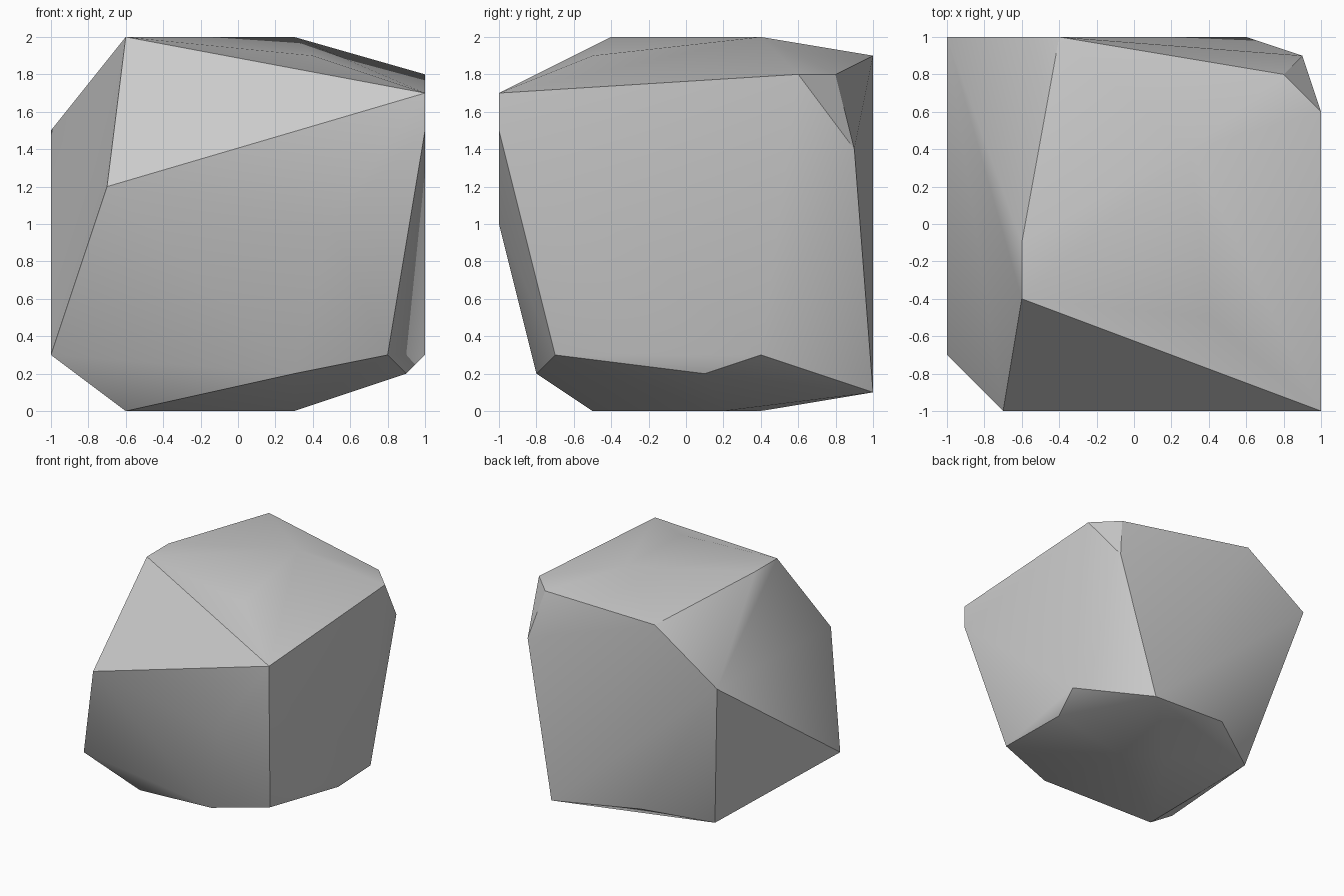
import bpy
import bmesh
import math
from mathutils import Vector

# Remove the default object if present
default_object = bpy.data.objects.get("Cube")
if default_object:
    bpy.data.objects.remove(default_object, do_unlink=True)


def make_material(name, colour):
    material = bpy.data.materials.new(name)
    material.use_nodes = True
    material.diffuse_color = colour
    shader = material.node_tree.nodes["Principled BSDF"]
    shader.inputs["Base Color"].default_value = colour
    return material


def convex_stone(name, corners, material, step):
    """Wrap the corner points in a hull and merge its flat triangles."""
    mesh = bpy.data.meshes.new(name)
    bm = bmesh.new()
    for corner in corners:
        bm.verts.new(Vector(corner) * step)
    hull = bmesh.ops.convex_hull(bm, input=bm.verts)
    loose = {g for key in ("geom_interior", "geom_unused") for g in hull[key]
             if isinstance(g, bmesh.types.BMVert)}
    bmesh.ops.delete(bm, geom=list(loose), context="VERTS")
    bmesh.ops.dissolve_limit(bm, angle_limit=math.radians(0.5),
                             verts=bm.verts, edges=bm.edges)
    bmesh.ops.recalc_face_normals(bm, faces=bm.faces)
    bm.to_mesh(mesh)
    bm.free()
    mesh.materials.append(material)
    stone = bpy.data.objects.new(name, mesh)
    bpy.context.collection.objects.link(stone)
    return stone


# Corners in tenths of a unit, grouped by height
crown = [(-6, -4, 20), (-6, -1, 20), (3, 4, 20), (4, -5, 19), (-4, 10, 19),
         (8, 8, 18), (10, 6, 18), (10, -10, 17)]
waist = [(-10, 10, 15), (10, -10, 15), (9, 9, 14), (-7, -10, 12), (5, -10, 10)]
foot = [(-10, -7, 3), (8, -7, 3), (10, 4, 3), (9, 1, 2), (3, -8, 2),
        (-2, 9, 2), (6, 10, 1), (-7, 6, 1)]
base = [(-6, -5, 0), (3, 2, 0), (0, 4, 0)]

# The boulder, soft across shallow creases and sharp on strong ones
stone_grey = make_material("stone grey", (0.6, 0.6, 0.6, 1.0))
boulder = convex_stone("boulder", crown + waist + foot + base, stone_grey, 0.1)
bpy.ops.object.select_all(action="DESELECT")
boulder.select_set(True)
bpy.context.view_layer.objects.active = boulder
bpy.ops.object.shade_smooth_by_angle(angle=math.radians(30))
